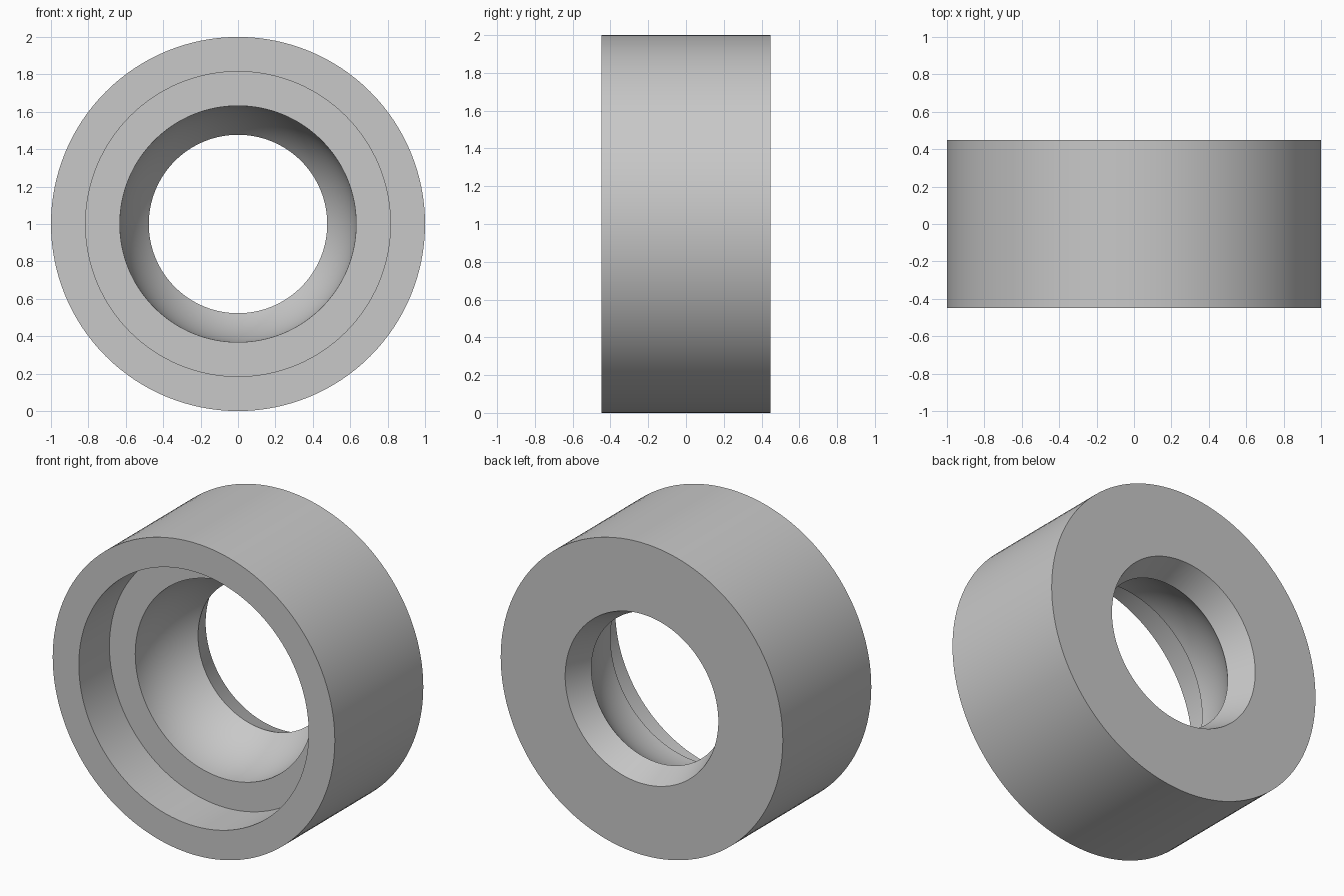
import bpy, bmesh, math

if "Cube" in bpy.data.objects:
    bpy.data.objects.remove(bpy.data.objects["Cube"])

SEGMENTS = 128
HALF_DEPTH = 0.448
LEDGE_Y = -0.138      # floor of the front recess, also the centre of the ball seat
BALL_R = 0.632
THROAT_R = 0.477

# Closed cross-section as (radius, y): outer wall, front recess, ball seat, flared exit
profile = [(1.0, HALF_DEPTH), (1.0, -HALF_DEPTH), (0.815, -HALF_DEPTH), (0.815, LEDGE_Y)]
end_angle = math.acos(THROAT_R / BALL_R)
STEPS = 16
for i in range(STEPS + 1):
    a = end_angle * i / STEPS
    profile.append((BALL_R * math.cos(a), LEDGE_Y + BALL_R * math.sin(a)))
profile.append((0.543, HALF_DEPTH))

# Revolve the section around the y axis
bm = bmesh.new()
rings = []
for s in range(SEGMENTS):
    t = 2 * math.pi * s / SEGMENTS
    rings.append([bm.verts.new((r * math.cos(t), y, 1 + r * math.sin(t))) for r, y in profile])
n = len(profile)
for s in range(SEGMENTS):
    a, b = rings[s], rings[(s + 1) % SEGMENTS]
    for i in range(n):
        j = (i + 1) % n
        bm.faces.new((a[i], a[j], b[j], b[i]))
bmesh.ops.recalc_face_normals(bm, faces=bm.faces)

mesh = bpy.data.meshes.new("socket_ring")
bm.to_mesh(mesh)
bm.free()
ring = bpy.data.objects.new("socket_ring", mesh)
bpy.context.collection.objects.link(ring)

# Plain grey finish
grey = bpy.data.materials.new("light_grey")
grey.diffuse_color = (0.58, 0.58, 0.58, 1)
grey.use_nodes = True
grey.node_tree.nodes["Principled BSDF"].inputs["Base Color"].default_value = grey.diffuse_color
mesh.materials.append(grey)

# Smooth walls with crisp rims
bpy.context.view_layer.objects.active = ring
ring.select_set(True)
bpy.ops.object.shade_smooth_by_angle(angle=math.radians(25))
